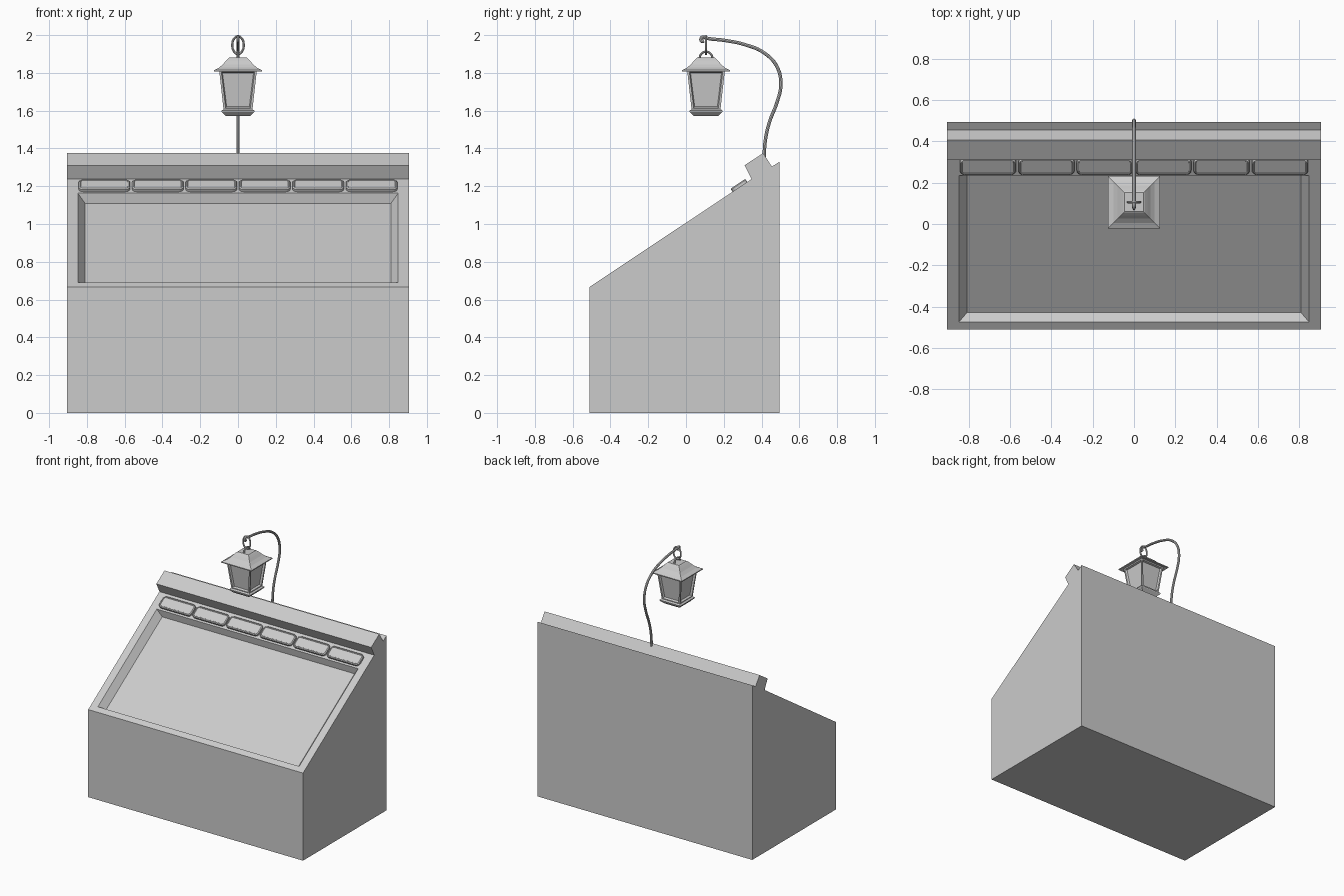
import bpy, bmesh, math
from mathutils import Vector

if "Cube" in bpy.data.objects:
    bpy.data.objects.remove(bpy.data.objects["Cube"])

grey = bpy.data.materials.new("plain_grey")
grey.diffuse_color = (0.6, 0.6, 0.6, 1)
grey.use_nodes = True
grey.node_tree.nodes["Principled BSDF"].inputs["Base Color"].default_value = grey.diffuse_color
LAMP_Y = 0.106


def finish(name, bm):
    bmesh.ops.remove_doubles(bm, verts=bm.verts, dist=1e-5)
    bmesh.ops.recalc_face_normals(bm, faces=bm.faces)
    me = bpy.data.meshes.new(name)
    bm.to_mesh(me)
    bm.free()
    ob = bpy.data.objects.new(name, me)
    bpy.context.collection.objects.link(ob)
    me.materials.append(grey)
    return ob


def activate(ob):
    bpy.ops.object.select_all(action='DESELECT')
    ob.select_set(True)
    bpy.context.view_layer.objects.active = ob


def slant(x, s, h):
    """Point on the sloping top: s runs up the slope, h stands off it."""
    return Vector((x, -0.51 + 0.832 * s - 0.554 * h, 0.667 + 0.554 * s + 0.832 * h))


def bridge(bm, a, b):
    n = len(a)
    for i in range(n):
        j = (i + 1) % n
        bm.faces.new((a[i], a[j], b[j], b[i]))


# Cabinet: side profile extruded across x, with a tray sunk in the slope
W = 0.905
top = slant(0, 1.03, 0)
profile = [(-0.51, 0.667), (-0.51, 0), (0.495, 0), (0.495, 1.33), (0.455, 1.304),
           (0.408, 1.375), (0.31, 1.311), (top.y, top.z)]
bm = bmesh.new()
left, right = [[bm.verts.new((x, y, z)) for y, z in profile] for x in (-W, W)]
bm.faces.new(left)
bm.faces.new(right)
for i in range(len(profile) - 1):
    bm.faces.new((left[i], left[i + 1], right[i + 1], right[i]))


def rect(hx, s0, s1, h):
    return [bm.verts.new(slant(x, s, h)) for x, s in
            ((-hx, s0), (hx, s0), (hx, s1), (-hx, s1))]


rim = [left[0], right[0], right[-1], left[-1]]
tray_top = rect(0.848, 0.042, 0.895, 0)
tray_floor = rect(0.81, 0.063, 0.874, -0.05)
bridge(bm, rim, tray_top)
bridge(bm, tray_top, tray_floor)
bm.faces.new(tray_floor)
finish("sloped_cabinet", bm)


# Six rounded label plates in a row above the tray
def rounded(hx, hy, r, n=5):
    pts = []
    for k, (sx, sy) in enumerate(((1, 1), (-1, 1), (-1, -1), (1, -1))):
        for i in range(n + 1):
            a = math.radians(90 * (k + i / n))
            pts.append((sx * (hx - r) + r * math.cos(a), sy * (hy - r) + r * math.sin(a)))
    return pts


for i in range(6):
    cx = (i - 2.5) * 0.283
    bm = bmesh.new()
    loops = []
    for inset, h in ((0, -0.005), (0, 0.014), (0.006, 0.02), (0.01, 0.02), (0.012, 0.017)):
        pts = rounded(0.136 - inset, 0.047 - inset, 0.025 - inset)
        loops.append([bm.verts.new(slant(cx + x, 0.956 + s, h)) for x, s in pts])
    for a, b in zip(loops, loops[1:]):
        bridge(bm, a, b)
    bm.faces.new(loops[0])
    bm.faces.new(loops[-1])
    finish(f"label_plate_{i + 1}", bm)


# Lantern: square lofts stacked about the lamp axis
def square_loft(name, rings, panes=False):
    bm = bmesh.new()
    loops = [[bm.verts.new((sx * r, LAMP_Y + sy * r, z)) for sx, sy in
              ((-1, -1), (1, -1), (1, 1), (-1, 1))] for r, z in rings]
    for a, b in zip(loops, loops[1:]):
        bridge(bm, a, b)
    bm.faces.new(loops[0])
    bm.faces.new(loops[-1])
    bmesh.ops.recalc_face_normals(bm, faces=bm.faces)
    if panes:
        walls = [f for f in bm.faces if abs(f.normal.z) < 0.5]
        bmesh.ops.inset_individual(bm, faces=walls, thickness=0.016)
        bmesh.ops.inset_individual(bm, faces=walls, thickness=0.008, depth=-0.014)
    return finish(name, bm)


square_loft("lantern_roof", [(0.095, 1.815), (0.127, 1.807), (0.127, 1.814), (0.1, 1.828),
                             (0.08, 1.845), (0.065, 1.863), (0.053, 1.876), (0.046, 1.881)])
square_loft("lantern_housing", [(0.076, 1.602), (0.1, 1.815)], panes=True)
square_loft("lantern_base", [(0.065, 1.572), (0.086, 1.592), (0.088, 1.6), (0.076, 1.608)])


# Bent round bars: lamp arm with a curled end, roof handle, hanging ring
def rod(name, pts, radius, closed=False):
    cu = bpy.data.curves.new(name, 'CURVE')
    cu.dimensions = '3D'
    cu.bevel_depth = radius
    cu.bevel_resolution = 2
    cu.resolution_u = 6
    cu.use_fill_caps = True
    sp = cu.splines.new('BEZIER')
    sp.bezier_points.add(len(pts) - 1)
    for p, co in zip(sp.bezier_points, pts):
        p.co = co
        p.handle_left_type = p.handle_right_type = 'AUTO'
    sp.use_cyclic_u = closed
    cu.materials.append(grey)
    ob = bpy.data.objects.new(name, cu)
    bpy.context.collection.objects.link(ob)
    activate(ob)
    bpy.ops.object.convert(target='MESH')
    bpy.ops.object.shade_smooth_by_angle(angle=math.radians(40))


arm = [(0.413, 1.34), (0.42, 1.444), (0.442, 1.54), (0.482, 1.645), (0.502, 1.735),
       (0.483, 1.83), (0.415, 1.905), (0.31, 1.95), (0.204, 1.972), (0.108, 1.984),
       (0.09, 1.99), (0.079, 1.979), (0.085, 1.967), (0.096, 1.969)]
rod("lamp_arm", [(0, y, z) for y, z in arm], 0.009)

rod("roof_handle", [(0, LAMP_Y + 0.034 * math.cos(a), 1.876 + 0.036 * math.sin(a))
                    for a in (i * math.pi / 6 for i in range(7))], 0.006)

rod("hanging_ring", [(0.03 * math.cos(a), LAMP_Y, 1.947 + 0.047 * math.sin(a))
                     for a in (i * math.pi / 4 for i in range(8))], 0.006, closed=True)
